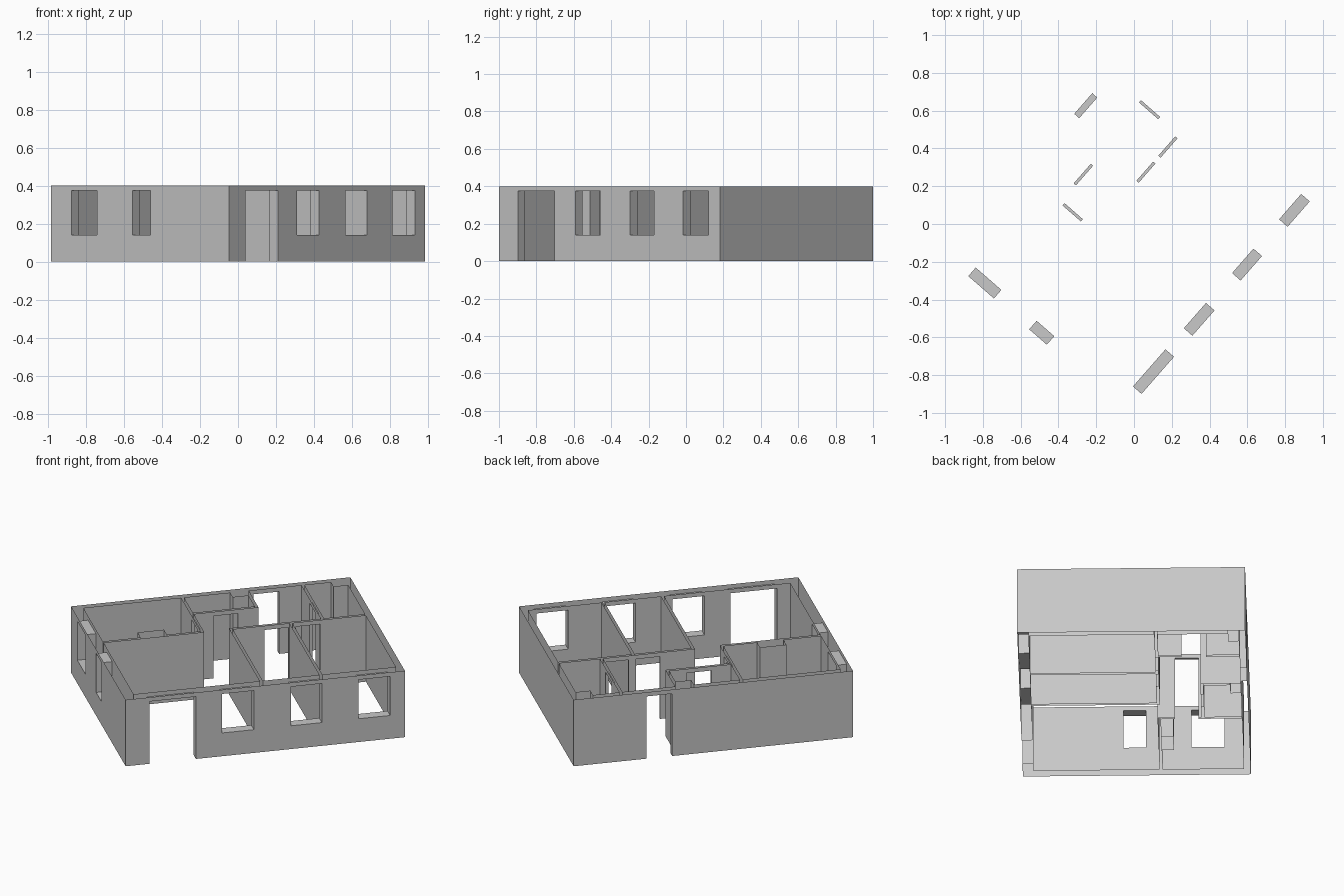
import bpy, bmesh, math
from mathutils import Matrix, Vector

if "Cube" in bpy.data.objects:
    bpy.data.objects.remove(bpy.data.objects["Cube"])

LENGTH, WIDTH, HEIGHT = 1.57, 1.244, 0.4
SILL, HEAD = 0.14, 0.375
THICK, SLIM, THIN = 0.06, 0.035, 0.016
IN_U, IN_V = LENGTH - SLIM, WIDTH - SLIM
TURN = math.radians(48.85)

wall_grey = bpy.data.materials.new("wall_grey")
wall_grey.use_nodes = True
wall_grey.diffuse_color = (0.58, 0.58, 0.58, 1)
bsdf = next(n for n in wall_grey.node_tree.nodes if n.type == 'BSDF_PRINCIPLED')
bsdf.inputs["Base Color"].default_value = wall_grey.diffuse_color

# Floor plan rectangles (u0, u1, v0, v1), u along the long side, v across
HALL = 0.747   # wall between front rooms and hall
plan = {
    "outer_walls": [
        (0, LENGTH, 0, THICK), (0, THICK, 0, WIDTH),
        (0, LENGTH, IN_V, WIDTH), (IN_U, LENGTH, 0, WIDTH)],
    "partition_walls": [
        (THICK, 0.626, HALL, HALL + THIN), (0.77, IN_U, HALL, HALL + THIN),
        (0.61, 0.626, HALL, IN_V), (1.287, 1.303, HALL, IN_V),
        (0.77, 0.786, THICK, HALL), (1.105, 1.121, THICK, HALL),
        (0.626, 0.99, 0.988, 1.004), (0.974, 0.99, 0.988, IN_V)],
    "service_shafts": [
        (0.272, 0.42, HALL + THIN, 0.83),
        (0.886, 0.974, 1.15, IN_V), (1.453, IN_U, 1.15, IN_V)],
}

# Openings (u0, u1, v0, v1, bottom)
openings = [(u0, u1, 0, THICK, z) for u0, u1, z in (
    (0.134, 0.395, 0), (0.543, 0.721, SILL), (0.931, 1.103, SILL), (1.309, 1.487, SILL))]
openings += [(0, THICK, v0, v1, SILL) for v0, v1 in ((0.549, 0.673), (0.921, 1.101))]
openings += [(1.016, 1.161, IN_V, WIDTH, 0)]
openings += [(u0, u1, HALL, HALL + THIN, 0) for u0, u1 in ((0.966, 1.10), (1.142, 1.278))]
openings += [(0.737, 0.875, 0.988, 1.004, 0),
             (0.61, 0.626, 0.843, 0.972, 0), (1.287, 1.303, 0.891, 1.026, 0)]


# Cut the plan into cells along every wall and opening edge
rects = [r for group in plan.values() for r in group] + [o[:4] for o in openings]
us = sorted({x for r in rects for x in r[:2]})
vs = sorted({x for r in rects for x in r[2:]})
zs = [0, SILL, HEAD, HEIGHT]
axes = (us, vs, zs)


def inside(rect, u, v):
    return rect[0] < u < rect[1] and rect[2] < v < rect[3]


def owner(cell):
    """Name of the part that fills a cell, or None where it is empty."""
    if any(i < 0 or i >= len(a) - 1 for i, a in zip(cell, axes)):
        return None
    u, v, z = ((a[i] + a[i + 1]) / 2 for i, a in zip(cell, axes))
    if any(inside(o, u, v) and o[4] < z < HEAD for o in openings):
        return None
    for name, group in plan.items():
        if any(inside(r, u, v) for r in group):
            return name
    return None


# Wall surfaces: faces between full and empty cells, open at top and bottom
meshes = {name: bmesh.new() for name in plan}
for i in range(len(us) - 1):
    for j in range(len(vs) - 1):
        for k in range(len(zs) - 1):
            name = owner((i, j, k))
            if not name:
                continue
            for axis in range(3):
                for side in (0, 1):
                    nxt = [i, j, k]
                    nxt[axis] += 2 * side - 1
                    open_end = axis == 2 and not 0 <= nxt[2] < len(zs) - 1
                    if open_end or owner(nxt):
                        continue
                    b, c = (axis + 1) % 3, (axis + 2) % 3
                    corners = []
                    for p, q in ((0, 0), (1, 0), (1, 1), (0, 1)):
                        idx = [i, j, k]
                        idx[axis] += side
                        idx[b] += p
                        idx[c] += q
                        corners.append(Vector([a[n] for a, n in zip(axes, idx)]))
                    if not side:
                        corners.reverse()
                    bm = meshes[name]
                    bm.faces.new([bm.verts.new(co) for co in corners])

# Merge cells into clean flat faces and turn the plan into place
place = Matrix.Rotation(TURN, 4, 'Z') @ Matrix.Translation((-LENGTH / 2, -WIDTH / 2, 0))
for name, bm in meshes.items():
    bmesh.ops.remove_doubles(bm, verts=bm.verts, dist=0.0002)
    bmesh.ops.dissolve_limit(bm, angle_limit=0.02, verts=bm.verts, edges=bm.edges)
    bm.transform(place)
    mesh = bpy.data.meshes.new(name)
    bm.to_mesh(mesh)
    bm.free()
    mesh.materials.append(wall_grey)
    bpy.context.collection.objects.link(bpy.data.objects.new(name, mesh))
